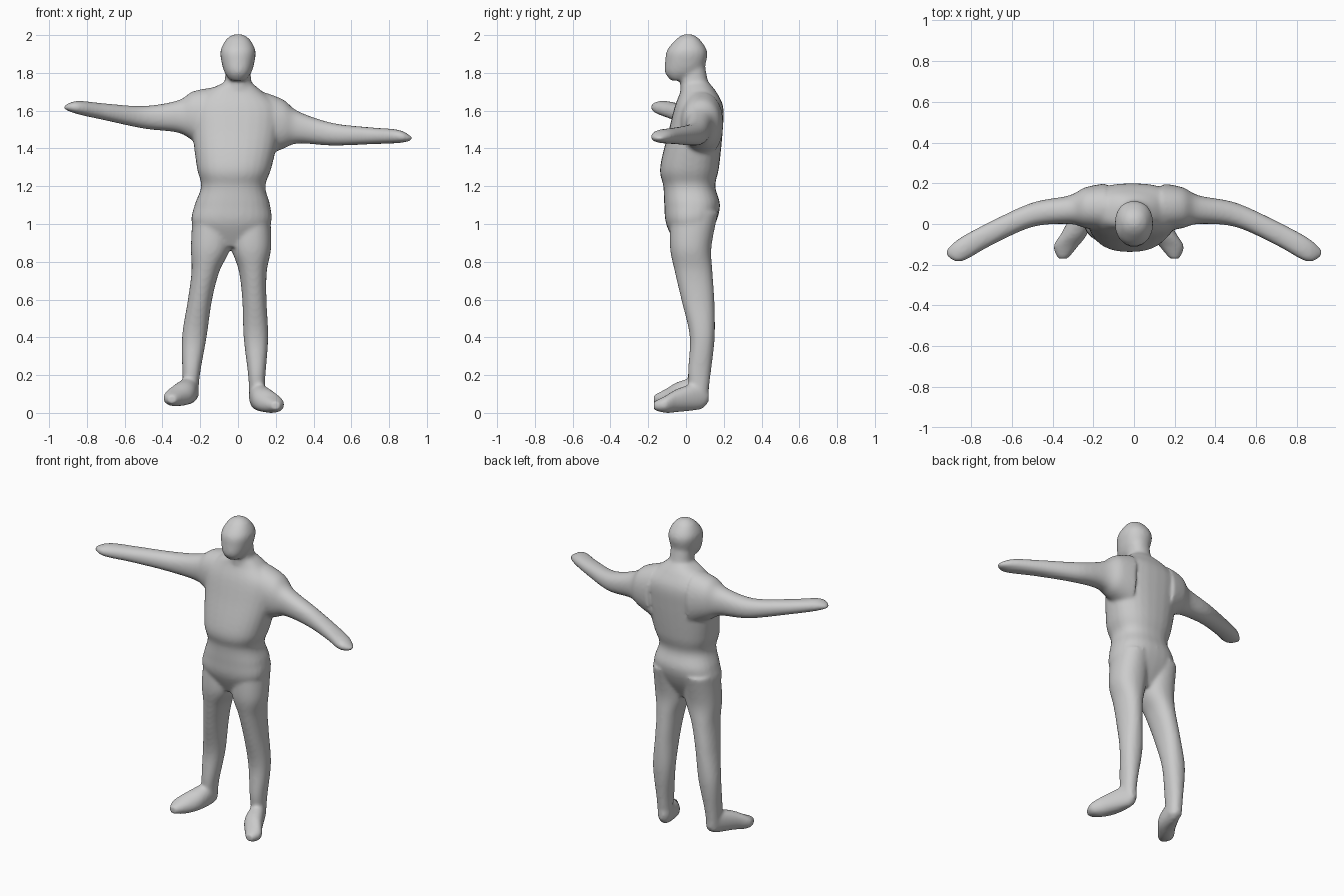
import bpy
import bmesh
from math import cos, sin, pi, copysign
from mathutils import Vector

default_cube = bpy.data.objects.get("Cube")
if default_cube:
    bpy.data.objects.remove(default_cube)

SIDES = 28
STEPS = 6
RIGHT, LEFT = -1, 1


def smooth_rows(rows):
    """Pass a flowing curve through the section rows."""
    rows = [Vector(row) for row in rows]
    padded = [rows[0], *rows, rows[-1]]
    result = []
    for before, start, end, after in zip(padded, padded[1:], padded[2:], padded[3:]):
        leave, arrive = (end - before) / 2, (after - start) / 2
        for step in range(STEPS):
            t = step / STEPS
            ease = t * t * (3 - 2 * t)
            result.append(start.lerp(end, ease)
                          + leave * t * (1 - t) ** 2 - arrive * t * t * (1 - t))
    return result + [rows[-1]]


def rounded(angle, wave, squareness):
    """Squared-off sine or cosine for soft box sections."""
    value = wave(angle)
    return copysign(abs(value) ** (2 / squareness), value)


def loft(bm, axis, rows, squareness=2.2):
    """Skin sections: position, width centre, half width, depth low, depth high."""
    across, along = [k for k in range(3) if k != axis]
    rings = []
    for position, centre, half, low, high in smooth_rows(rows):
        ring = []
        for side in range(SIDES):
            angle = 2 * pi * side / SIDES
            point = Vector()
            point[axis] = position
            point[across] = centre + half * rounded(angle, cos, squareness)
            point[along] = (low + high) / 2 + (high - low) / 2 * rounded(angle, sin, squareness)
            ring.append(bm.verts.new(point))
        rings.append(ring)
    faces = [bm.faces.new(rings[0]), bm.faces.new(rings[-1])]
    for lower, upper in zip(rings, rings[1:]):
        for side in range(SIDES):
            after = (side + 1) % SIDES
            faces.append(bm.faces.new((lower[side], lower[after], upper[after], upper[side])))
    bmesh.ops.recalc_face_normals(bm, faces=faces)


def add_head(bm):
    # Skull and jaw, then the neck
    loft(bm, 2, [(1.76, 0, .04, -.08, -.01), (1.8, 0, .07, -.11, .08),
                 (1.86, 0, .088, -.11, .107), (1.92, 0, .092, -.1, .11),
                 (1.98, 0, .06, -.05, .07), (2.005, 0, .02, -.01, .03)])
    loft(bm, 2, [(1.62, 0, .09, -.03, .14), (1.76, 0, .07, -.03, .115),
                 (1.84, 0, .067, -.03, .1)])


def add_torso(bm):
    # Hips, waist, belly, chest and sloping shoulders
    loft(bm, 2, [(.88, -.03, .12, -.05, .09), (1, -.035, .208, -.105, .155),
                 (1.1, -.03, .2, -.115, .18), (1.2, -.025, .17, -.12, .155),
                 (1.3, -.02, .198, -.137, .175), (1.5, -.01, .232, -.09, .195),
                 (1.62, -.01, .23, -.06, .197), (1.7, -.02, .15, -.03, .16),
                 (1.75, 0, .07, -.02, .12)], squareness=2.4)


def add_arm(bm, side):
    # Shoulder to fingertips; the right arm rises and the left one drops
    sections = [(.14, .08, .12, 1.37, 1.71), (.24, .08, .1, 1.42, 1.68),
                (.32, .07, .07, 1.455, 1.625), (.5, .045, .06, 1.46, 1.58),
                (.7, -.045, .06, 1.485, 1.575), (.85, -.125, .06, 1.505, 1.575),
                (.92, -.14, .02, 1.525, 1.545)]
    rows = []
    for reach, centre, half, low, high in sections:
        lift = -side * reach * .09
        rows.append((side * reach, centre, half, low + lift, high + lift))
    loft(bm, 0, rows)


def add_leg(bm, hip, ankle):
    # Trouser leg whose centre line bows outward from hip to ankle
    sections = [(.08, .04, .03, .115), (.2, .046, .01, .13), (.4, .065, .02, .152),
                (.6, .064, -.025, .15), (.75, .074, -.06, .14),
                (.88, .105, -.085, .135), (1.06, .1, -.08, .17)]
    rows = []
    for height, half, front, back in sections:
        drop = max(0, .9 - height) / .8
        centre = hip + (ankle - hip) * sin(min(drop, 1) * pi / 2)
        rows.append((height, centre, half, front, back))
    loft(bm, 2, rows)


def add_shoe(bm, side, ankle, raised):
    # Heel to toe, with the toe turned outward
    sections = [(.12, 0, .02, .06, .12), (.08, 0, .042, .02, .16),
                (-.04, .04, .064, .005, .13), (-.11, .085, .06, 0, .09),
                (-.17, .1, .025, .015, .06)]
    loft(bm, 1, [(y, ankle + side * turn, half, low + raised, high + raised)
                 for y, turn, half, low, high in sections])


bm = bmesh.new()
add_head(bm)
add_torso(bm)
for side, hip, ankle, raised in ((RIGHT, -.14, -.25, .035), (LEFT, .07, .1, 0)):
    add_arm(bm, side)
    add_leg(bm, hip, ankle)
    add_shoe(bm, side, ankle, raised)

mesh = bpy.data.meshes.new("standing_figure")
bm.to_mesh(mesh)
bm.free()
figure = bpy.data.objects.new("standing_figure", mesh)
bpy.context.collection.objects.link(figure)

# Plain grey surface
grey = bpy.data.materials.new("plain_grey")
grey.use_nodes = True
colour = (.6, .6, .6, 1)
grey.diffuse_color = colour
grey.node_tree.nodes["Principled BSDF"].inputs["Base Color"].default_value = colour
mesh.materials.append(grey)

# Fuse the parts into one soft skin
remesh = figure.modifiers.new("fuse", "REMESH")
remesh.mode = "VOXEL"
remesh.voxel_size = .01
remesh.use_smooth_shade = True
soften = figure.modifiers.new("soften", "SMOOTH")
soften.factor = .5
soften.iterations = 8
